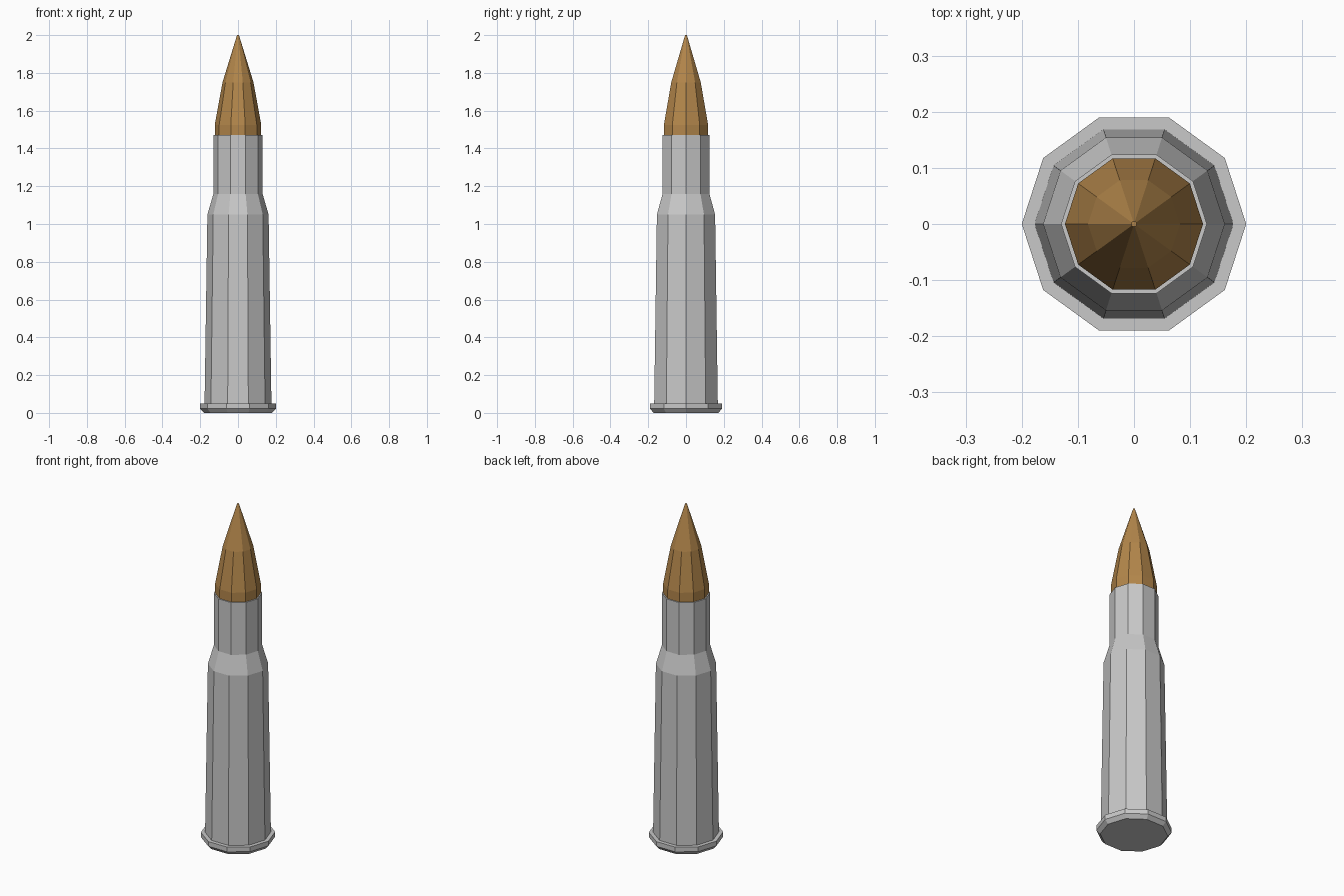
import bpy, bmesh, math

if "Cube" in bpy.data.objects:
    bpy.data.objects.remove(bpy.data.objects["Cube"])

SIDES = 10


def material(name, rgb):
    m = bpy.data.materials.new(name)
    m.diffuse_color = (*rgb, 1.0)
    m.use_nodes = True
    m.node_tree.nodes["Principled BSDF"].inputs["Base Color"].default_value = m.diffuse_color
    return m


def lathe(name, profile, mat):
    """Flat-faced solid of revolution from (radius, height) points, bottom to top."""
    bm = bmesh.new()
    rings = []
    for r, z in profile:
        rings.append([bm.verts.new((r * math.cos(2 * math.pi * i / SIDES),
                                    r * math.sin(2 * math.pi * i / SIDES), z))
                      for i in range(SIDES)])
    for low, high in zip(rings, rings[1:]):
        for i in range(SIDES):
            j = (i + 1) % SIDES
            bm.faces.new((low[i], low[j], high[j], high[i]))
    bm.faces.new(rings[0][::-1])
    bm.faces.new(rings[-1])
    mesh = bpy.data.meshes.new(name)
    bm.to_mesh(mesh)
    bm.free()
    mesh.materials.append(mat)
    obj = bpy.data.objects.new(name, mesh)
    bpy.context.collection.objects.link(obj)
    return obj


steel = material("light grey metal", (0.58, 0.58, 0.58))
copper = material("copper brown", (0.45, 0.24, 0.07))

# Case: bevelled rim, tapered body, shoulder and neck
lathe("case", [(0.18, 0.0), (0.2, 0.022), (0.2, 0.05), (0.177, 0.05),
               (0.162, 1.05), (0.13, 1.16), (0.13, 1.47)], steel)

# Pointed tip seated in the neck
lathe("tip", [(0.123, 1.45), (0.123, 1.525), (0.082, 1.75), (0.005, 2.0)], copper)
